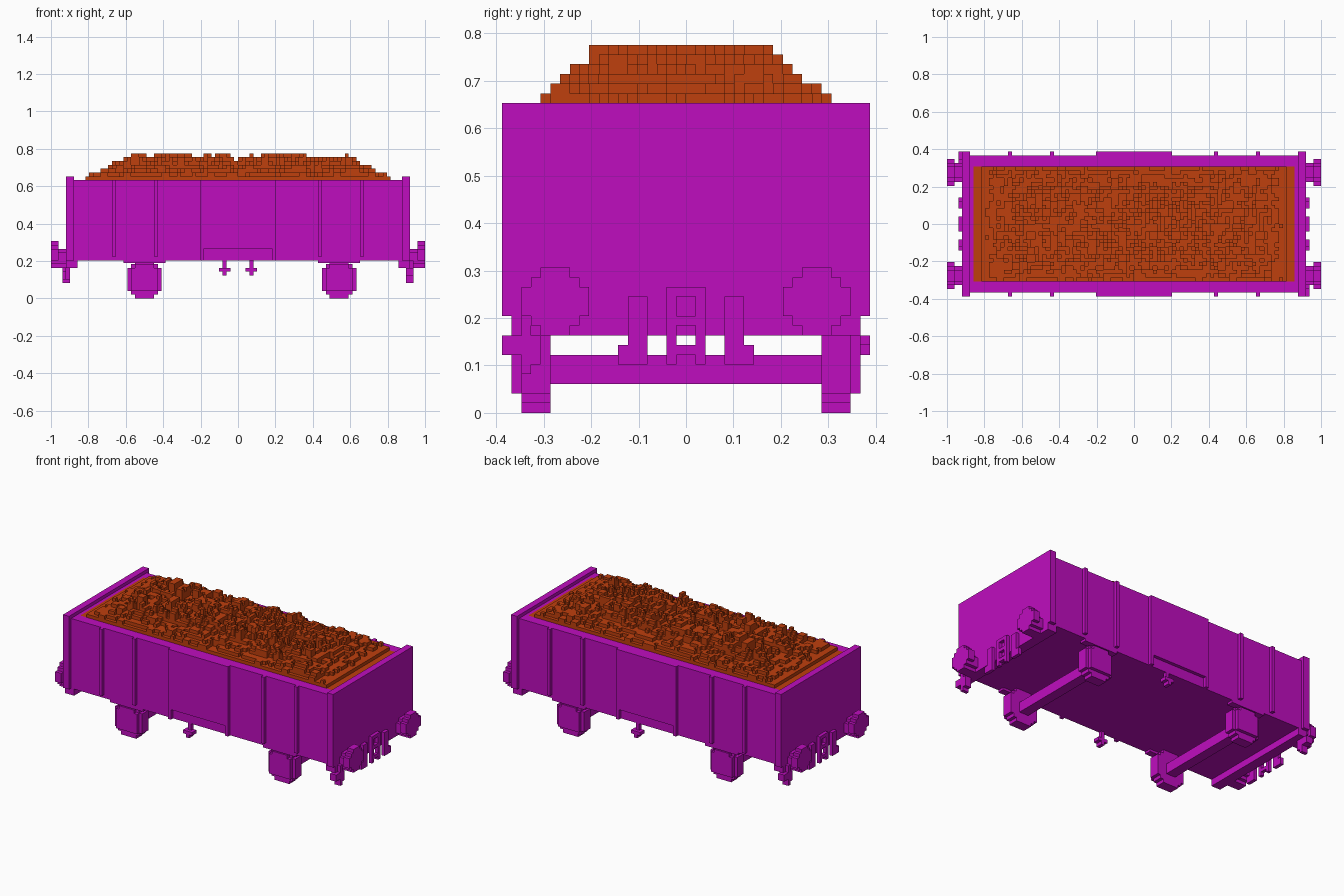
import bpy
import bmesh
import random

U = 2 / 98  # edge of one block
random.seed(4)

if "Cube" in bpy.data.objects:
    bpy.data.objects.remove(bpy.data.objects["Cube"])


def material(name, rgb):
    mat = bpy.data.materials.new(name)
    mat.use_nodes = True
    color = (*rgb, 1)
    mat.diffuse_color = color
    mat.node_tree.nodes["Principled BSDF"].inputs["Base Color"].default_value = color
    return mat


MAGENTA = material("magenta", (0.52, 0.004, 0.52))
RUST = material("rust_orange", (0.52, 0.05, 0.004))


def add_box(bm, x0, x1, y0, y1, z0, z1):
    cube = bmesh.ops.create_cube(bm, size=1)
    for v in cube["verts"]:
        v.co.x = (x0 + x1) / 2 + v.co.x * (x1 - x0)
        v.co.y = (y0 + y1) / 2 + v.co.y * (y1 - y0)
        v.co.z = (z0 + z1) / 2 + v.co.z * (z1 - z0)


def finish(name, bm, mat):
    bmesh.ops.scale(bm, vec=(U, U, U), verts=bm.verts)
    bmesh.ops.recalc_face_normals(bm, faces=bm.faces)
    mesh = bpy.data.meshes.new(name)
    bm.to_mesh(mesh)
    bm.free()
    mesh.materials.append(mat)
    obj = bpy.data.objects.new(name, mesh)
    bpy.context.collection.objects.link(obj)
    return obj


def boxes(name, parts, sx=1, sy=1, mat=MAGENTA):
    """Object made of boxes in block units, mirrored by the signs sx and sy."""
    bm = bmesh.new()
    for x0, x1, y0, y1, z0, z1 in parts:
        add_box(bm, *sorted((x0 * sx, x1 * sx)), *sorted((y0 * sy, y1 * sy)), z0, z1)
    return finish(name, bm, mat)


# Floor and load bed
boxes("floor", [(-43, 43, -15, 15, 10, 11)])
boxes("load_bed", [(-42, 42, -15, 15, 11, 31)], mat=RUST)

# Long walls with a door and four ribs each
for side, sy in (("front", -1), ("back", 1)):
    boxes(side + "_wall", [(-43, 43, 15, 18, 10, 31)], sy=sy)
    boxes(side + "_door", [(-10, 10, 18, 19, 13, 31),
                           (-10, -9, 18, 19, 10, 13), (9, 10, 18, 19, 10, 13)], sy=sy)
    boxes(side + "_ribs", [(x, x + 1, 18, 19, 11, 31) for x in (-33, -22, 21, 32)], sy=sy)
    # Door release handle under the wall
    boxes(side + "_handle", [(3, 4, 17, 18, 6, 10), (2, 5, 17, 19, 7, 8),
                             (3, 4, 18, 19, 6, 8)], sx=sy, sy=sy)

# End walls, beams, couplings, hoses and buffers
for end, sx in (("right", 1), ("left", -1)):
    boxes(end + "_end_wall", [(43, 45, -19, 19, 10, 32), (42, 43, -15, 15, 11, 31)], sx)
    boxes(end + "_end_beam", [(42, 45, -18, 18, 8, 10)], sx)
    boxes(end + "_coupling", [(45, 46, -2, -1, 5, 13), (45, 46, 1, 2, 5, 13),
                              (45, 46, -1, 1, 12, 13), (45, 46, -1, 1, 9, 10),
                              (45, 46, -1, 1, 6, 7)], sx)
    # Brake lever at diagonally opposite corners
    boxes(end + "_brake_lever", [(44, 46, 16, 17, 4, 10), (44, 46, 15, 17, 5, 8),
                                 (44, 46, 17, 19, 6, 8)], sx, -sx)
    for side, sy in (("front", -1), ("back", 1)):
        label = end + "_" + side
        boxes(label + "_hose", [(45, 46, 4, 6, 5, 12), (45, 46, 6, 7, 5, 7)], sx, sy)
        boxes(label + "_buffer", [(45, 47, 12, 15, 8, 13), (45, 47, 11, 16, 9, 12),
                                  (47, 49, 10, 17, 10, 13), (47, 49, 11, 16, 9, 14),
                                  (47, 49, 12, 15, 8, 15)], sx, sy)

# Wheels with axle boxes, and axles
for end, c in (("left", -24.5), ("right", 26.5)):
    boxes(end + "_axle", [(c - 1.5, c + 1.5, -14, 14, 3, 6)])
    for side, sy in (("front", -1), ("back", 1)):
        boxes(f"{end}_{side}_wheel", [(c - 2.5, c + 2.5, 14, 17, 0, 10),
                                      (c - 3.5, c + 3.5, 14, 17, 1, 9),
                                      (c - 4.5, c + 4.5, 14, 17, 2, 8)], sy=sy)
        boxes(f"{end}_{side}_axle_box", [(c - 3.5, c + 3.5, 17, 18, 2, 8),
                                         (c - 2.5, c + 2.5, 17, 18, 8, 9),
                                         (c - 5.5, c + 5.5, 16, 18, 9.3, 10)], sy=sy)

# Heaped load: stepped columns of random height under a sloping limit
clumps = {}


def column_height(i, j):
    ax, ay = abs(i + 0.5), abs(j + 0.5)
    if ax > 40 or ay > 15:
        return 0
    limit = min(7.4, (41 - ax) * 0.5 + 0.5, (15 - ay) * 0.9 + 1.6)
    key = (i // 2, j // 2)
    if key not in clumps:
        clumps[key] = random.gauss(0.66, 0.14)
    share = clumps[key] + random.choice((-0.1, 0, 0, 0.1))
    return round(limit * max(0.2, min(1, share)))


heights = {(i, j): column_height(i, j) for i in range(-40, 40) for j in range(-15, 15)}
bm = bmesh.new()


def quad(*points):
    bm.faces.new([bm.verts.new((x, y, z + 31)) for x, y, z in points])


for (i, j), h in heights.items():
    if h == 0:
        continue
    corners = [(i, j), (i + 1, j), (i + 1, j + 1), (i, j + 1)]
    quad(*[(x, y, h) for x, y in corners])
    for k, (di, dj) in enumerate(((0, -1), (1, 0), (0, 1), (-1, 0))):
        low = heights.get((i + di, j + dj), 0)
        if low < h:
            a, b = corners[k], corners[(k + 1) % 4]
            quad((*a, low), (*b, low), (*b, h), (*a, h))
bmesh.ops.remove_doubles(bm, verts=bm.verts, dist=0.001)
finish("heaped_load", bm, RUST)
